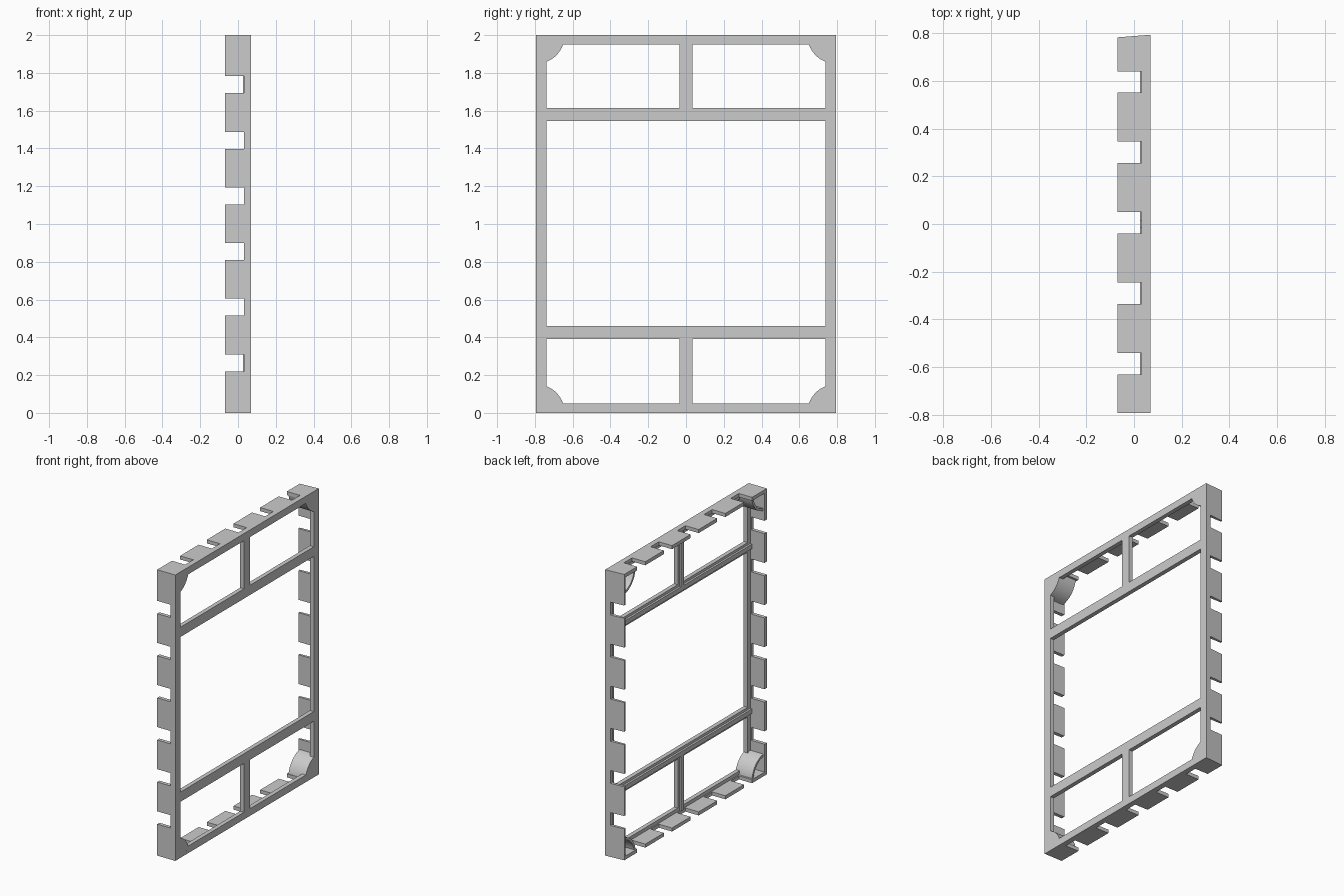
import bpy, bmesh
from math import sin, cos, asin, pi

cube = bpy.data.objects.get("Cube")
if cube:
    bpy.data.objects.remove(cube, do_unlink=True)

grey = bpy.data.materials.new("plain_grey")
grey.use_nodes = True
grey.diffuse_color = (0.6, 0.6, 0.6, 1)
grey.node_tree.nodes["Principled BSDF"].inputs["Base Color"].default_value = (0.6, 0.6, 0.6, 1)

HALF, HIGH = 0.793, 2.0         # half width and height
BACK, FACE = -0.07, 0.07        # open side and flat side
NOTCH, PLATE, RIB = 0.032, 0.04, 0.026
WALL = 0.025


def prism(name, outline, lower, upper, place, smooth=False):
    """Extrude a 2D outline from lower to upper; place maps (a, b, depth) to xyz."""
    bm = bmesh.new()
    ends = [[bm.verts.new(place(a, b, d)) for a, b in outline] for d in (lower, upper)]
    for ring in ends:
        bm.faces.new(ring)
    for i in range(len(outline)):
        j = (i + 1) % len(outline)
        bm.faces.new((ends[0][i], ends[0][j], ends[1][j], ends[1][i]))
    bmesh.ops.recalc_face_normals(bm, faces=bm.faces)
    mesh = bpy.data.meshes.new(name)
    bm.to_mesh(mesh)
    bm.free()
    mesh.materials.append(grey)
    obj = bpy.data.objects.new(name, mesh)
    bpy.context.collection.objects.link(obj)
    if smooth:
        bpy.ops.object.select_all(action='DESELECT')
        obj.select_set(True)
        bpy.context.view_layer.objects.active = obj
        bpy.ops.object.shade_smooth_by_angle()
    return obj


def along_x(a, b, d):
    return (d, a, b)


def slab(name, y0, y1, z0, z1, x0=PLATE, x1=FACE):
    return prism(name, [(y0, z0), (y1, z0), (y1, z1), (y0, z1)], x0, x1, along_x)


def comb(start, end, centres, gap=0.09):
    """Outline of a wall with square notches in its open edge."""
    pts = [(start, FACE), (start, BACK)]
    for c in centres:
        a, b = c - gap / 2, c + gap / 2
        pts += [(a, BACK), (a, NOTCH), (b, NOTCH), (b, BACK)]
    return pts + [(end, BACK), (end, FACE)]


# Notched side walls; the rear one leans in slightly towards the open side
side = comb(0, HIGH, [0.265 + 0.2945 * i for i in range(6)])
prism("front_wall", side, -HALF, -HALF + WALL, lambda a, b, d: (b, d, a))
rear = prism("rear_wall", side, HALF - WALL, HALF, lambda a, b, d: (b, d, a))
for v in rear.data.vertices:
    if v.co.y > HALF - WALL / 2:
        v.co.y -= 0.011 * (FACE - v.co.x) / (FACE - BACK)

# Notched top and bottom walls
IN = HALF - WALL
flat = comb(-IN, IN, [0.005 + 0.295 * i for i in range(-2, 3)])
for name, z in (("bottom_wall", 0), ("top_wall", HIGH - WALL)):
    prism(name, flat, z, z + WALL, lambda a, b, d: (b, a, d))

# Flat rim around the face
RY, RZ = 0.738, 0.05
slab("front_rim", -IN, -RY, WALL, HIGH - WALL)
slab("rear_rim", RY, IN, WALL, HIGH - WALL)
slab("bottom_rim", -RY, RY, WALL, RZ)
slab("top_rim", -RY, RY, HIGH - RZ, HIGH - WALL)

# Cross bars and mullions, each with a narrow stiffening rib behind
for name, z0, z1 in (("lower", 0.392, 0.46), ("upper", 1.545, 1.613)):
    slab(name + "_bar", -RY, RY, z0, z1)
    mid = (z0 + z1) / 2
    slab(name + "_bar_rib", -IN, IN, mid - 0.016, mid + 0.016, RIB, PLATE)
for name, z0, z1, r0, r1 in (("lower", RZ, 0.392, WALL, 0.41),
                             ("upper", 1.613, HIGH - RZ, 1.595, HIGH - WALL)):
    slab(name + "_mullion", -0.034, 0.034, z0, z1)
    slab(name + "_mullion_rib", -0.016, 0.016, r0, r1, RIB, PLATE)


# Rounded corner pockets: a curved sheet closed by the face plate
def arc(radius, steps=14):
    t0 = asin(WALL / radius)
    return [(radius * cos(t0 + (pi / 2 - 2 * t0) * i / steps),
             radius * sin(t0 + (pi / 2 - 2 * t0) * i / steps)) for i in range(steps + 1)]


for sy, yn in ((-1, "front"), (1, "rear")):
    for sz, zn in ((1, "bottom"), (-1, "top")):
        def corner(a, b, d, sy=sy, sz=sz):
            return (d, sy * (HALF - a), b if sz > 0 else HIGH - b)
        label = zn + "_" + yn + "_corner"
        prism(label + "_sheet", arc(0.151) + arc(0.135)[::-1], -0.06, PLATE, corner, True)
        prism(label + "_plate", [(WALL, WALL)] + arc(0.151), PLATE, FACE, corner, True)
